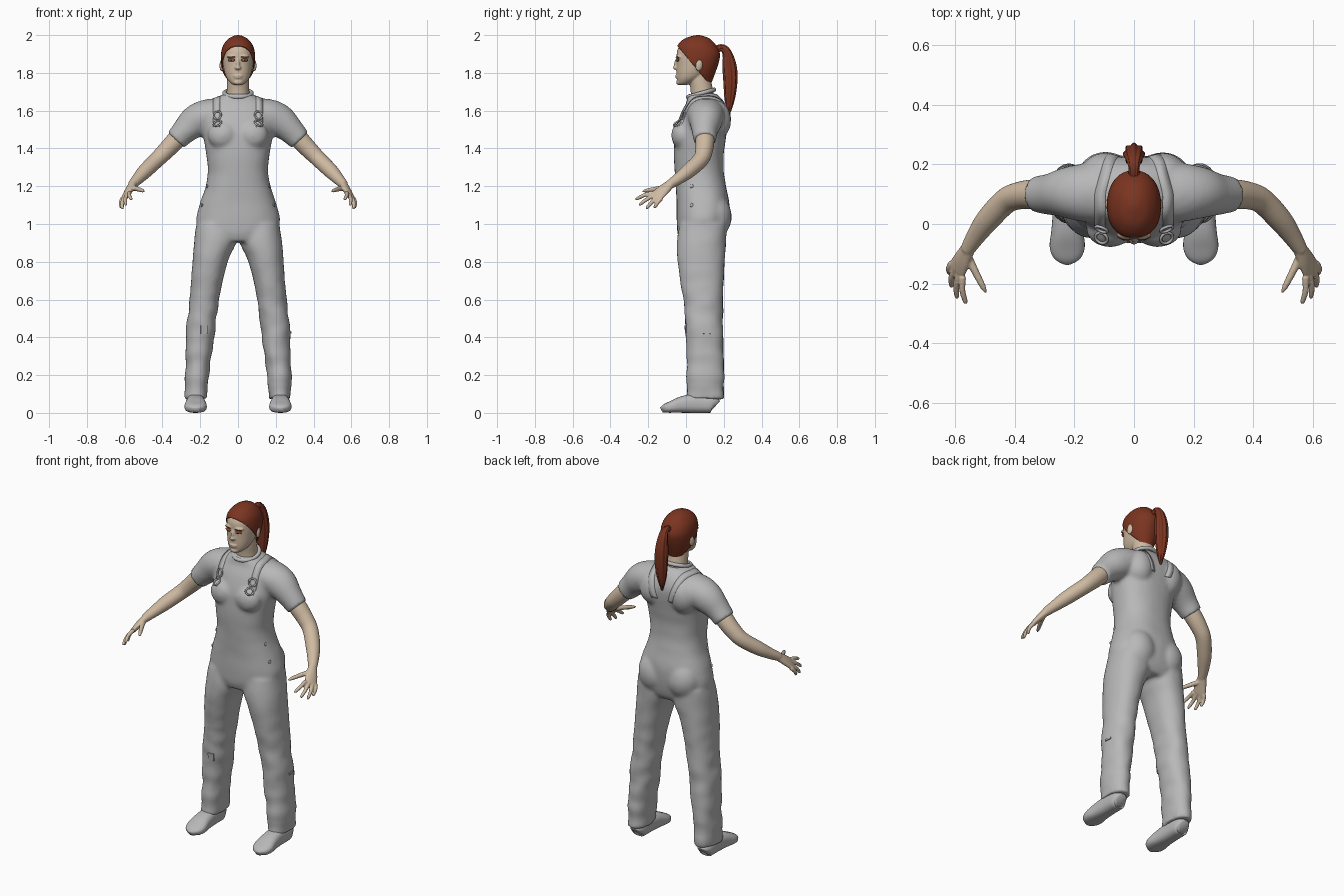
import bpy, bmesh, math
from math import pi, sin, cos
from mathutils import Vector, Matrix, Euler, noise
from mathutils.bvhtree import BVHTree

cube = bpy.data.objects.get("Cube")
if cube:
    bpy.data.objects.remove(cube)


def material(name, color):
    m = bpy.data.materials.new(name)
    m.use_nodes = True
    m.diffuse_color = (*color, 1)
    bsdf = next(n for n in m.node_tree.nodes if n.type == 'BSDF_PRINCIPLED')
    bsdf.inputs["Base Color"].default_value = (*color, 1)
    return m


CLOTH = material("grey cloth", (.48, .48, .48))
SKIN = material("skin", (.62, .49, .36))
HAIR = material("red hair", (.2, .035, .015))
LID = material("eye red", (.35, .06, .02))
WHITE = material("eye white", (.7, .65, .6))
DARK = material("pupil", (.03, .015, .01))


def smooth_path(rings, n=4):
    """Catmull-Rom through (x, y, z, radius a, radius b) rings."""
    p = [Vector(r) for r in rings]
    out = []
    for i in range(len(p) - 1):
        a, b, c, d = p[max(i - 1, 0)], p[i], p[i + 1], p[min(i + 2, len(p) - 1)]
        for k in range(n):
            t = k / n
            out.append((b * 2 + (c - a) * t + (a * 2 - b * 5 + c * 4 - d) * t ** 2
                        + (b * 3 - a - c * 3 + d) * t ** 3) * .5)
    return out + [p[-1]]


def loft(bm, rings, ref=None, power=2.0, sides=32, ridge=0.0):
    """Closed skin over rings: horizontal, or square to the path if ref is given."""
    path = smooth_path(rings)
    pts = [Vector(r[:3]) for r in path]
    loops = []
    for i, r in enumerate(path):
        u, v = Vector((1, 0, 0)), Vector((0, 1, 0))
        if ref:
            t = (pts[min(i + 1, len(pts) - 1)] - pts[max(i - 1, 0)]).normalized()
            u = Vector(ref)
            u = (u - t * u.dot(t)).normalized()
            v = t.cross(u)
        loop = []
        for k in range(sides):
            a = 2 * pi * k / sides
            c, s = [math.copysign(abs(f) ** (2 / power), f) for f in (cos(a), sin(a))]
            w = 1 + ridge * cos(8 * a)
            loop.append(bm.verts.new(pts[i] + u * c * r[3] * w + v * s * r[4] * w))
        loops.append(loop)
    for p, q in zip(loops, loops[1:]):
        for k in range(sides):
            j = (k + 1) % sides
            bm.faces.new((p[k], p[j], q[j], q[k]))
    bm.faces.new(loops[0])
    bm.faces.new(loops[-1])


def ball(bm, loc, radii, rot=(0, 0, 0)):
    m = Matrix.Translation(loc) @ Euler(rot).to_matrix().to_4x4() @ Matrix.Diagonal((*radii, 1))
    bmesh.ops.create_uvsphere(bm, u_segments=24, v_segments=16, radius=1, matrix=m)


def row(z, half_width, front, back):
    return (0, (front + back) / 2, z, half_width, (back - front) / 2)


def finish(bm, name, mat, voxel=0, smooth=0, thick=0):
    bmesh.ops.recalc_face_normals(bm, faces=bm.faces)
    me = bpy.data.meshes.new(name)
    bm.to_mesh(me)
    bm.free()
    ob = bpy.data.objects.new(name, me)
    bpy.context.collection.objects.link(ob)
    if voxel:
        mod = ob.modifiers.new("fuse", 'REMESH')
        mod.mode, mod.voxel_size = 'VOXEL', voxel
    if smooth:
        mod = ob.modifiers.new("soften", 'SMOOTH')
        mod.factor, mod.iterations = .5, smooth
    if thick:
        ob.modifiers.new("thickness", 'SOLIDIFY').thickness = thick
    deps = bpy.context.evaluated_depsgraph_get()
    ob.data = bpy.data.meshes.new_from_object(ob.evaluated_get(deps))
    ob.modifiers.clear()
    ob.data.materials.clear()
    ob.data.materials.append(mat)
    ob.data.shade_smooth()
    return ob


# Suit: torso, sleeves and trouser legs fused into one garment
bm = bmesh.new()
loft(bm, [row(.905, .16, -.03, .19), row(.95, .205, -.045, .215), row(1.02, .222, -.05, .226),
          row(1.1, .205, -.05, .23), row(1.2, .172, -.055, .213), row(1.28, .16, -.06, .2),
          row(1.37, .168, -.064, .2), row(1.45, .182, -.062, .21), row(1.52, .192, -.05, .222),
          row(1.59, .19, -.025, .222), row(1.64, .16, .0, .205), row(1.67, .11, .006, .182),
          row(1.69, .072, .01, .16)], power=2.3)
for s in (1, -1):
    loft(bm, [(s * .04, .105, 1.58, .085, .1), (s * .15, .105, 1.575, .088, .1),
              (s * .22, .105, 1.545, .088, .088), (s * .28, .1, 1.495, .07, .07),
              (s * .328, .1, 1.444, .06, .061)], ref=(0, .01, 1))
    loft(bm, [(s * .222, .1, .075, .058, .1), (s * .218, .102, .2, .063, .098),
              (s * .2, .098, .4, .075, .098), (s * .178, .09, .6, .078, .105),
              (s * .148, .08, .8, .093, .125), (s * .122, .082, .9, .112, .13),
              (s * .112, .09, 1.0, .108, .125)], power=2.2)
    ball(bm, (s * .08, -.018, 1.47), (.08, .06, .075))
    ball(bm, (s * .095, .145, 1.04), (.1, .097, .12))
    ball(bm, (s * .1, .165, 1.55), (.08, .074, .1))
suit = finish(bm, "suit", CLOTH, voxel=.011, smooth=5)
for v in suit.data.vertices:          # soft cloth folds, stronger on the trousers
    amp = .002 + .006 * max(0, min(1, (.8 - v.co.z) / .3))
    v.co += v.normal * noise.noise(Vector((v.co.x * 9, v.co.y * 9, v.co.z * 13))) * amp

bm = bmesh.new()
bm.from_mesh(suit.data)
tree = BVHTree.FromBMesh(bm)
bm.free()


def name_last(name, mat):
    ob = bpy.context.object
    ob.name = name
    ob.data.materials.append(mat)
    ob.data.shade_smooth()
    return ob


# Collar
bpy.ops.mesh.primitive_torus_add(location=(0, .08, 1.692), rotation=(.27, 0, 0),
                                 major_radius=.072, minor_radius=.011)
name_last("collar", CLOTH)

for side, s in (("left", 1), ("right", -1)):
    # Shoulder strap laid over the suit
    bm = bmesh.new()
    pairs = []
    for i in range(33):
        t = .03 + .92 * i / 32
        d = Vector((0, -cos(pi * t), sin(pi * t)))
        x = .115 - .14 * max(0, t - .5)
        pair = []
        for e in (-.018, .018):
            hit = tree.ray_cast(Vector((s * (x + e), .1, 1.5)), d)[0]
            pair.append(bm.verts.new(hit + d * .002))
        pairs.append(pair)
    for p, q in zip(pairs, pairs[1:]):
        bm.faces.new((p[0], p[1], q[1], q[0]))
    finish(bm, side + "_strap", CLOTH, thick=.004)
    # Chest buckle of two rings
    for part, z in (("upper", 1.575), ("lower", 1.53)):
        hit, normal, _, _ = tree.ray_cast(Vector((s * .108, .1, z)), Vector((0, -1, 0)))
        bpy.ops.mesh.primitive_torus_add(location=hit + normal * .004, major_radius=.021,
                                         minor_radius=.005, major_segments=24, minor_segments=8,
                                         rotation=normal.to_track_quat('Z', 'Y').to_euler())
        name_last(f"{side}_{part}_buckle_ring", CLOTH)
    # Hip buttons
    for part, z in (("upper", 1.2), ("lower", 1.1)):
        hit = tree.ray_cast(Vector((s * .05, .03, z)), Vector((s, 0, 0)))[0]
        bm = bmesh.new()
        ball(bm, hit, (.006, .01, .01))
        finish(bm, f"{side}_{part}_hip_button", CLOTH)
    # Shoe
    bm = bmesh.new()
    shoe = [(.155, .028, .07), (.135, .045, .09), (.05, .048, .1), (-.02, .053, .088),
            (-.075, .059, .064), (-.112, .046, .046), (-.13, .016, .028)]
    loft(bm, [(s * .224, y, h / 2, w, h / 2) for y, w, h in shoe], ref=(1, 0, 0), power=2.6)
    finish(bm, side + "_shoe", CLOTH)
    # Arm, palm, fingers and thumb
    bm = bmesh.new()
    loft(bm, [(s * .28, .1, 1.495, .05, .05), (s * .335, .1, 1.437, .05, .05),
              (s * .385, .095, 1.385, .046, .046), (s * .43, .077, 1.34, .042, .043),
              (s * .49, .015, 1.282, .039, .04), (s * .53, -.04, 1.24, .031, .032),
              (s * .56, -.088, 1.208, .024, .024)], ref=(0, .01, 1))
    first, last = Vector((s * .575, -.178, 1.165)), Vector((s * .61, -.13, 1.137))
    across = last - first
    loft(bm, [(s * .555, -.08, 1.213, .024, .022), (s * .575, -.118, 1.182, .034, .019),
              (s * .592, -.15, 1.153, .038, .014), (s * .596, -.162, 1.145, .032, .009)], ref=across)
    tips = [(.565, -.268, 1.13), (.595, -.25, 1.1), (.614, -.212, 1.08), (.62, -.168, 1.085)]
    for i, tip in enumerate(tips):
        k = first + across * i / 3
        tip = Vector((s * tip[0], *tip[1:]))
        mid = k.lerp(tip, .5) + Vector((s * .006, 0, .004))
        loft(bm, [(*k, .012, .012), (*mid, .0105, .0105), (*k.lerp(tip, .9), .0085, .0085),
                  (*tip, .004, .004)], ref=across, sides=12)
    loft(bm, [(s * .562, -.1, 1.192, .015, .015), (s * .535, -.155, 1.186, .013, .013),
              (s * .507, -.21, 1.177, .01, .01), (s * .497, -.23, 1.172, .004, .004)],
         ref=(0, 0, 1), sides=12)
    finish(bm, side + "_arm", SKIN, voxel=.0045, smooth=2)
    # Eye: red lid, white, pupil and brow
    for part, y, z, radii, mat in (("lid", -.045, 1.868, (.019, .007, .009), LID),
                                   ("white", -.048, 1.867, (.013, .006, .005), WHITE),
                                   ("pupil", -.051, 1.867, (.005, .004, .005), DARK),
                                   ("brow", -.047, 1.884, (.022, .006, .003), HAIR)):
        bm = bmesh.new()
        ball(bm, (s * .035, y, z), radii, (0, 0, s * .25))
        finish(bm, f"{side}_eye_{part}", mat)

# Knee patches
for name, x, y, z, d in (("right_knee_patch", -.18, .1, .44, (0, -1, 0)),
                         ("left_leg_tab", .2, .11, .425, (1, 0, 0))):
    hit, normal, _, _ = tree.ray_cast(Vector((x, y, z)), Vector(d))
    bpy.ops.mesh.primitive_cube_add(size=1, location=hit,
                                    rotation=normal.to_track_quat('Z', 'Y').to_euler())
    patch = name_last(name, CLOTH)
    patch.scale = (.035, .045, .009) if x < 0 else (.04, .012, .009)
    patch.data.shade_flat()

# Head with neck, nose, brows, lips and ears
bm = bmesh.new()
loft(bm, [row(1.735, .018, -.036, .0), row(1.745, .038, -.044, .03), row(1.77, .059, -.048, .075),
          row(1.8, .071, -.05, .115), row(1.84, .079, -.05, .15), row(1.88, .083, -.05, .165),
          row(1.92, .082, -.046, .165), row(1.96, .064, -.022, .135), row(1.982, .035, .015, .1)],
     power=2.15)
loft(bm, [(0, .09, 1.63, .066, .066), (0, .085, 1.7, .06, .06), (0, .075, 1.76, .058, .058),
          (0, .07, 1.82, .055, .055)])
ball(bm, (0, -.053, 1.827), (.016, .017, .01))
ball(bm, (0, -.05, 1.848), (.009, .014, .032), (-.2, 0, 0))
ball(bm, (0, -.047, 1.785), (.025, .01, .005))
ball(bm, (0, -.046, 1.775), (.021, .01, .006))
ball(bm, (0, -.038, 1.75), (.024, .014, .014))
for s in (1, -1):
    ball(bm, (s * .034, -.04, 1.886), (.027, .012, .008), (0, 0, s * .25))
    ball(bm, (s * .086, .07, 1.84), (.011, .02, .032), (-.2, 0, s * .3))
finish(bm, "head", SKIN, voxel=.005, smooth=2)

# Hair cap, trimmed along a slanting hairline
bm = bmesh.new()
loft(bm, [row(1.735, .046, .0, .13), row(1.76, .062, -.03, .14), row(1.8, .08, -.054, .155),
          row(1.85, .089, -.057, .172), row(1.9, .09, -.055, .18), row(1.945, .079, -.045, .16),
          row(1.98, .051, -.01, .127), row(1.996, .022, .035, .09), row(2.0, .004, .058, .066)],
     power=2.15, sides=48)
bmesh.ops.bisect_plane(bm, geom=bm.verts[:] + bm.edges[:] + bm.faces[:], clear_inner=True,
                       plane_co=(0, -.045, 1.942), plane_no=(0, 1.2, 1))
finish(bm, "hair", HAIR, thick=.007)

# Ponytail
bm = bmesh.new()
loft(bm, [(0, .16, 1.925, .016, .018), (0, .195, 1.932, .018, .018), (0, .219, 1.9, .026, .024),
          (0, .231, 1.83, .033, .035), (0, .235, 1.75, .034, .034), (0, .231, 1.66, .024, .025),
          (0, .226, 1.58, .004, .006)], ref=(1, 0, 0), sides=48, ridge=.09)
finish(bm, "ponytail", HAIR)
